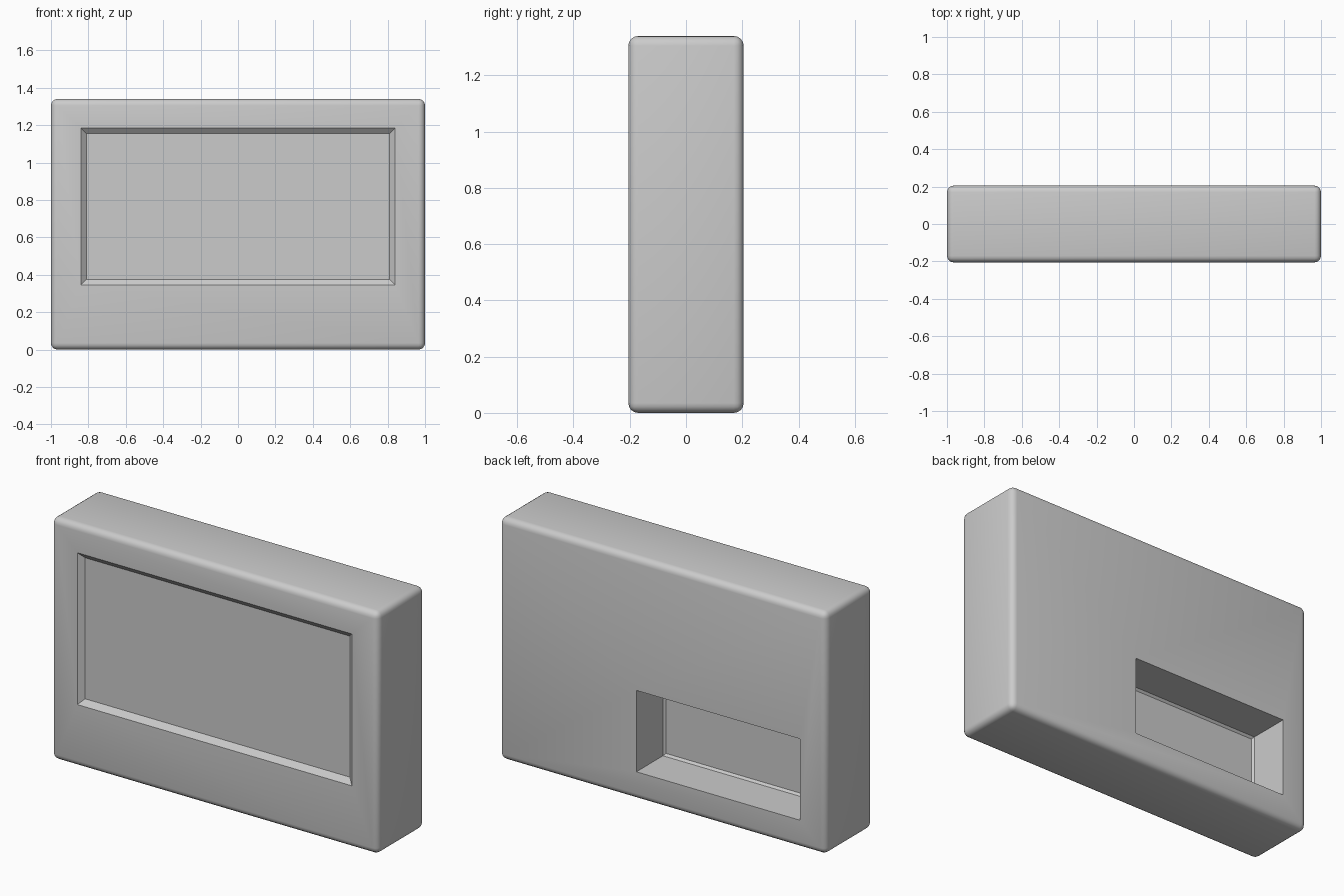
import bpy, bmesh
from mathutils import Vector

if "Cube" in bpy.data.objects:
    bpy.data.objects.remove(bpy.data.objects["Cube"])

W, D, H = 2.0, 0.41, 1.34
HALF = D / 2


def lofted_cutter(name, rect, steps):
    """Solid lofted along y: rect = x0, x1, z0, z1; steps = (y, inset)."""
    x0, x1, z0, z1 = rect
    bm = bmesh.new()
    rings = []
    for y, i in steps:
        corners = ((x0 + i, z0 + i), (x1 - i, z0 + i), (x1 - i, z1 - i), (x0 + i, z1 - i))
        rings.append([bm.verts.new((x, y, z)) for x, z in corners])
    for a, b in zip(rings, rings[1:]):
        for k in range(4):
            n = (k + 1) % 4
            bm.faces.new((a[k], a[n], b[n], b[k]))
    bm.faces.new(rings[0])
    bm.faces.new(rings[-1])
    bmesh.ops.recalc_face_normals(bm, faces=bm.faces)
    mesh = bpy.data.meshes.new(name)
    bm.to_mesh(mesh)
    bm.free()
    obj = bpy.data.objects.new(name, mesh)
    bpy.context.collection.objects.link(obj)
    obj.hide_render = True
    return obj


# Rounded slab casing
bpy.ops.mesh.primitive_cube_add(size=1, location=(0, 0, H / 2))
casing = bpy.context.object
casing.name = "casing"
casing.scale = Vector((W, D, H))
bpy.ops.object.transform_apply(location=True, rotation=False, scale=True)
bevel = casing.modifiers.new("rounded_edges", 'BEVEL')
bevel.width = 0.035
bevel.segments = 4

# Shallow screen recess with sloped border, and deep compartment in the back
cutters = [
    lofted_cutter("screen_recess_cutter", (-0.84, 0.84, 0.345, 1.185),
                  [(-HALF - 0.1, 0), (-HALF, 0), (-HALF + 0.026, 0.03)]),
    lofted_cutter("back_compartment_cutter", (-0.84, 0.16, 0.155, 0.605),
                  [(HALF + 0.1, 0), (-0.027, 0), (-0.038, 0.012)]),
]
for c in cutters:
    cut = casing.modifiers.new(c.name, 'BOOLEAN')
    cut.operation = 'DIFFERENCE'
    cut.solver = 'EXACT'
    cut.object = c

# Apply the cuts and discard the helpers
bpy.context.view_layer.objects.active = casing
for m in list(casing.modifiers):
    bpy.ops.object.modifier_apply(modifier=m.name)
for c in cutters:
    bpy.data.objects.remove(c, do_unlink=True)

bpy.ops.object.select_all(action='DESELECT')
casing.select_set(True)
bpy.ops.object.shade_smooth_by_angle(angle=0.52)
